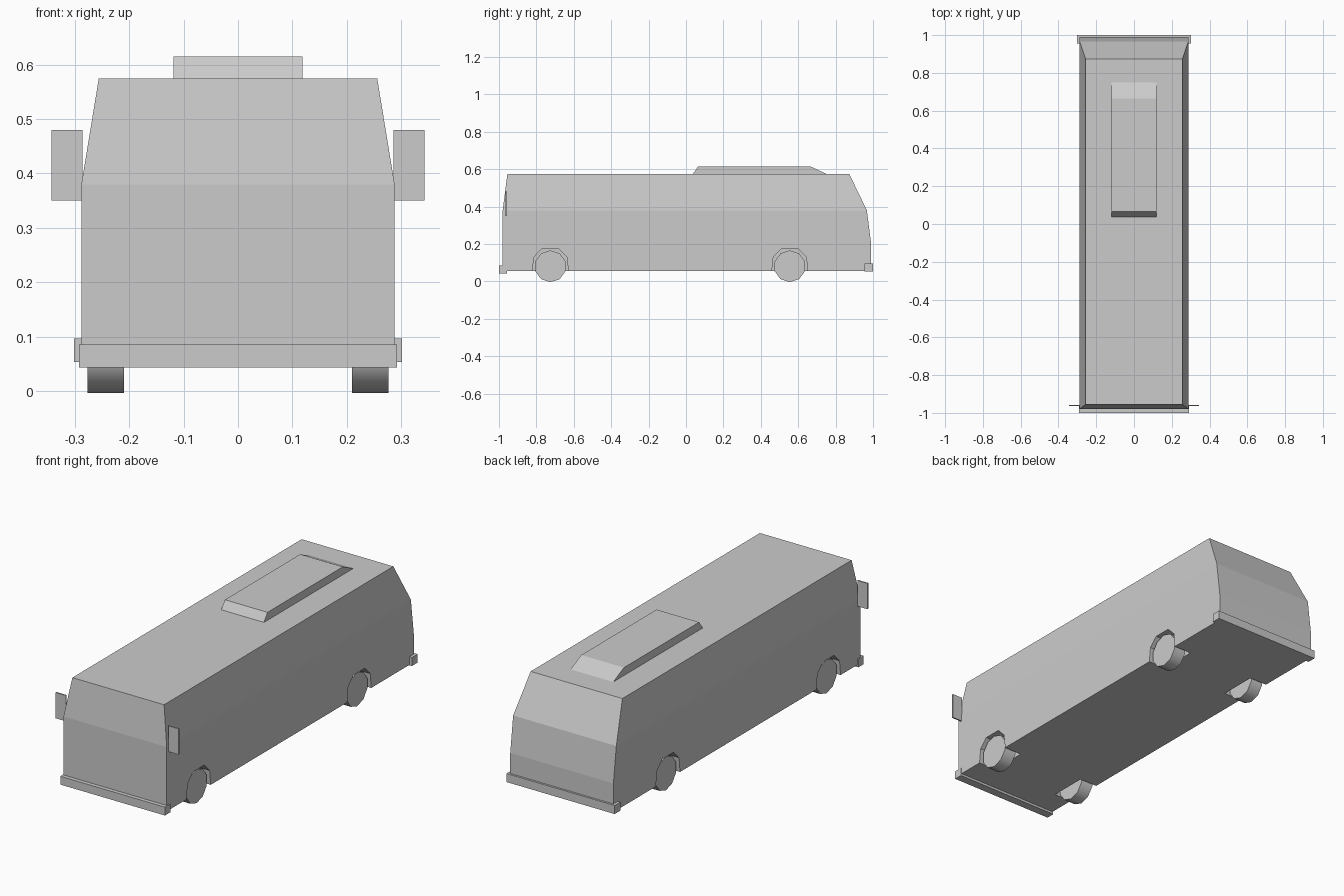
import bpy, bmesh
from math import pi
from mathutils import Matrix

old = bpy.data.objects.get("Cube")
if old:
    bpy.data.objects.remove(old)

GREY = (0.6, 0.6, 0.6, 1)
paint = bpy.data.materials.new("plain grey")
paint.use_nodes = True
paint.diffuse_color = GREY
paint.node_tree.nodes["Principled BSDF"].inputs["Base Color"].default_value = GREY


def finish(name, bm):
    bmesh.ops.recalc_face_normals(bm, faces=bm.faces)
    mesh = bpy.data.meshes.new(name)
    bm.to_mesh(mesh)
    bm.free()
    mesh.materials.append(paint)
    obj = bpy.data.objects.new(name, mesh)
    bpy.context.collection.objects.link(obj)
    return obj


def loft(name, levels):
    """Stack rectangular sections given as (z, half width, front y, rear y)."""
    bm = bmesh.new()
    rings = [[bm.verts.new(p) for p in
              ((-w, f, z), (w, f, z), (w, r, z), (-w, r, z))]
             for z, w, f, r in levels]
    for low, high in zip(rings, rings[1:]):
        for i in range(4):
            j = (i + 1) % 4
            bm.faces.new((low[i], low[j], high[j], high[i]))
    bm.faces.new(rings[0])
    bm.faces.new(rings[-1])
    return finish(name, bm)


def box(name, x, y, z):
    bm = bmesh.new()
    bmesh.ops.create_cube(bm, size=1)
    for v in bm.verts:
        v.co = [lo + (c + 0.5) * (hi - lo) for c, (lo, hi) in zip(v.co, (x, y, z))]
    return finish(name, bm)


def extrude_x(name, outline, x0, x1):
    """Push a (y, z) outline sideways from x0 to x1."""
    bm = bmesh.new()
    face = bm.faces.new([bm.verts.new((x0, y, z)) for y, z in outline])
    new = bmesh.ops.extrude_face_region(bm, geom=[face])["geom"]
    bmesh.ops.translate(bm, vec=(x1 - x0, 0, 0),
                        verts=[v for v in new if isinstance(v, bmesh.types.BMVert)])
    return finish(name, bm)


# Body shell with tapered upper walls and sloped tail
body = loft("body", [(0.055, 0.288, -0.98, 0.99), (0.2, 0.288, -0.98, 0.99),
                     (0.38, 0.288, -0.98, 0.967), (0.575, 0.256, -0.955, 0.873)])

# Wheel wells and wheels
ARCH = [(-0.102, 0), (-0.088, 0.13), (-0.045, 0.174),
        (0.045, 0.174), (0.088, 0.13), (0.102, 0)]
for end, axle in (("front", -0.725), ("rear", 0.555)):
    for side, s in (("left", 1), ("right", -1)):
        cutter = extrude_x(f"{end}_{side}_well_cutter",
                           [(axle + y, z) for y, z in ARCH], s * 0.19, s * 0.35)
        cut = body.modifiers.new("wheel well", "BOOLEAN")
        cut.object, cut.solver = cutter, "EXACT"
        bpy.context.view_layer.objects.active = body
        bpy.ops.object.modifier_apply(modifier=cut.name)
        bpy.data.objects.remove(cutter)

        bm = bmesh.new()
        bmesh.ops.create_cone(bm, cap_ends=True, segments=10, radius1=0.085,
                              radius2=0.085, depth=0.067)
        # Turn the axle sideways, with a flat edge on the ground
        bmesh.ops.transform(bm, verts=bm.verts, matrix=Matrix.Translation(
            (s * 0.243, axle, 0.081)) @ Matrix.Rotation(pi / 2, 4, "Y")
            @ Matrix.Rotation(pi / 10 * 5, 4, "Z"))
        wheel = finish(f"{end}_{side}_wheel", bm)
        for p in wheel.data.polygons:
            p.use_smooth = len(p.vertices) == 4
        for e in wheel.data.edges:
            a, b = (wheel.data.vertices[i].co for i in e.vertices)
            e.use_edge_sharp = abs(a.x - b.x) < 0.01

# Bumpers
box("front_bumper", (-0.292, 0.292), (-1, -0.957), (0.043, 0.085))
box("rear_bumper", (-0.302, 0.302), (0.955, 1), (0.053, 0.096))

# Side mirrors
for side, s in (("left", 1), ("right", -1)):
    box(f"{side}_mirror", sorted((s * 0.286, s * 0.343)), (-0.964, -0.957), (0.35, 0.48))

# Roof air unit with sloped ends
loft("roof_unit", [(0.57, 0.119, 0.037, 0.757), (0.575, 0.119, 0.037, 0.75),
                   (0.615, 0.119, 0.065, 0.665)])
